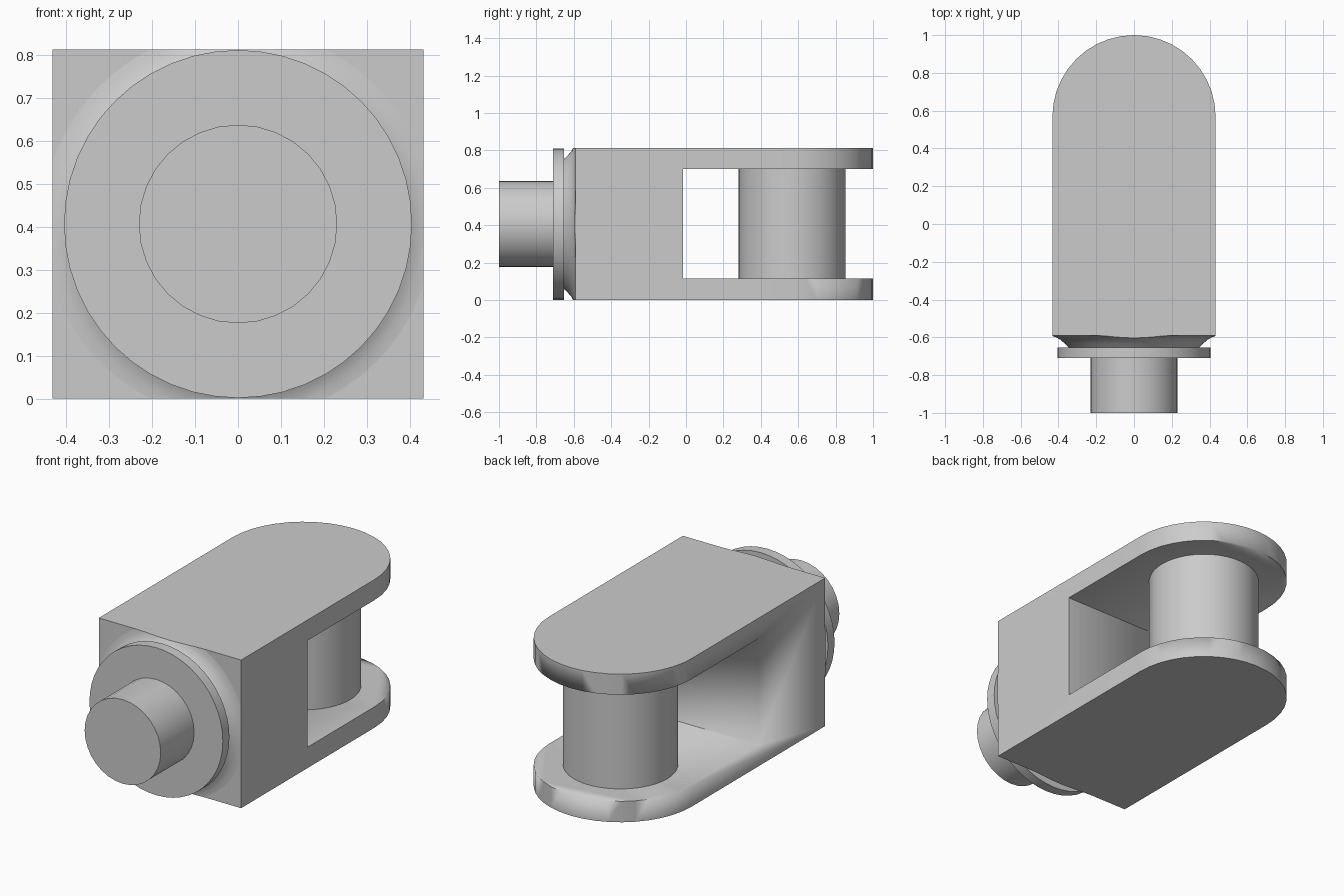
import bpy, bmesh, math
from mathutils import Matrix, Vector

cube = bpy.data.objects.get("Cube")
if cube:
    bpy.data.objects.remove(cube, do_unlink=True)

HALF_W, HEIGHT = 0.432, 0.813
MID_Z = HEIGHT / 2
FRONT_Y, PIN_Y = -0.59, 0.568
SLOT_Y, SLOT_LOW, SLOT_HIGH = -0.015, 0.115, 0.7

grey = bpy.data.materials.new("plain grey")
grey.use_nodes = True
colour = (0.6, 0.6, 0.6, 1)
grey.diffuse_color = colour
grey.node_tree.nodes["Principled BSDF"].inputs["Base Color"].default_value = colour


def finish(name, bm):
    """Turn a bmesh into a shaded, coloured object."""
    bmesh.ops.recalc_face_normals(bm, faces=bm.faces)
    mesh = bpy.data.meshes.new(name)
    bm.to_mesh(mesh)
    bm.free()
    obj = bpy.data.objects.new(name, mesh)
    bpy.context.collection.objects.link(obj)
    mesh.materials.append(grey)
    bpy.ops.object.select_all(action='DESELECT')
    obj.select_set(True)
    bpy.context.view_layer.objects.active = obj
    bpy.ops.object.shade_smooth_by_angle(angle=math.radians(30))
    return obj


def cylinder(name, radius, start, end, segments=32):
    """Solid cylinder between two points."""
    start, end = Vector(start), Vector(end)
    axis = end - start
    turn = axis.to_track_quat('Z', 'Y').to_matrix().to_4x4()
    bm = bmesh.new()
    bmesh.ops.create_cone(bm, cap_ends=True, segments=segments,
                          radius1=radius, radius2=radius, depth=axis.length,
                          matrix=Matrix.Translation((start + end) / 2) @ turn)
    return finish(name, bm)


# Fork body: round-ended outline raised to full height
bm = bmesh.new()
outline = [(-HALF_W, FRONT_Y), (HALF_W, FRONT_Y)]
STEPS = 20
for i in range(STEPS + 1):
    a = math.pi * i / STEPS
    outline.append((HALF_W * math.cos(a), PIN_Y + HALF_W * math.sin(a)))
base = bm.faces.new([bm.verts.new((x, y, 0)) for x, y in outline])
raised = bmesh.ops.extrude_face_region(bm, geom=[base], use_keep_orig=True)
bmesh.ops.translate(bm, vec=(0, 0, HEIGHT),
                    verts=[v for v in raised["geom"] if isinstance(v, bmesh.types.BMVert)])
body = finish("fork_body", bm)

# Slot between the prongs
bm = bmesh.new()
bmesh.ops.create_cube(bm, size=1)
bmesh.ops.scale(bm, vec=(2, 2, SLOT_HIGH - SLOT_LOW), verts=bm.verts)
bmesh.ops.translate(bm, vec=(0, SLOT_Y + 1, (SLOT_LOW + SLOT_HIGH) / 2), verts=bm.verts)
cutter = finish("slot_cutter", bm)
cutter.hide_render = True
cut = body.modifiers.new("slot", 'BOOLEAN')
cut.operation, cut.solver, cut.object = 'DIFFERENCE', 'EXACT', cutter
bpy.context.view_layer.objects.active = body
bpy.ops.object.modifier_apply(modifier=cut.name)
bpy.data.objects.remove(cutter, do_unlink=True)

# Flared neck: turned concave profile, trimmed to the square of the body
bm = bmesh.new()
rings = []
SIDES = 64
FLARE = [(0.345, -0.655), (0.365, -0.634), (0.388, -0.614),
         (0.41, -0.601), (0.432, -0.593), (0.455, FRONT_Y)]
for r, y in FLARE:
    angles = [2 * math.pi * i / SIDES for i in range(SIDES)]
    rings.append([bm.verts.new((r * math.cos(a), y, MID_Z + r * math.sin(a))) for a in angles])
for lower, upper in zip(rings, rings[1:]):
    for i in range(SIDES):
        j = (i + 1) % SIDES
        bm.faces.new((lower[i], lower[j], upper[j], upper[i]))
bm.faces.new(rings[0])
bm.faces.new(rings[-1])
for normal, reach in (((1, 0, 0), HALF_W), ((-1, 0, 0), HALF_W),
                      ((0, 0, 1), MID_Z), ((0, 0, -1), MID_Z)):
    geom = bm.verts[:] + bm.edges[:] + bm.faces[:]
    result = bmesh.ops.bisect_plane(bm, geom=geom, plane_no=normal, clear_outer=True,
                                    plane_co=Vector((0, 0, MID_Z)) + Vector(normal) * reach)
    rim = [e for e in result["geom_cut"] if isinstance(e, bmesh.types.BMEdge)]
    bmesh.ops.edgeloop_fill(bm, edges=rim)
finish("flared_neck", bm)

# Collar, shaft and cross pin
cylinder("collar", 0.405, (0, -0.71, MID_Z), (0, -0.653, MID_Z), 48)
cylinder("shaft", 0.231, (0, -1, MID_Z), (0, -0.7, MID_Z))
cylinder("cross_pin", 0.286, (0, PIN_Y, SLOT_LOW - 0.01), (0, PIN_Y, SLOT_HIGH + 0.01), 48)
